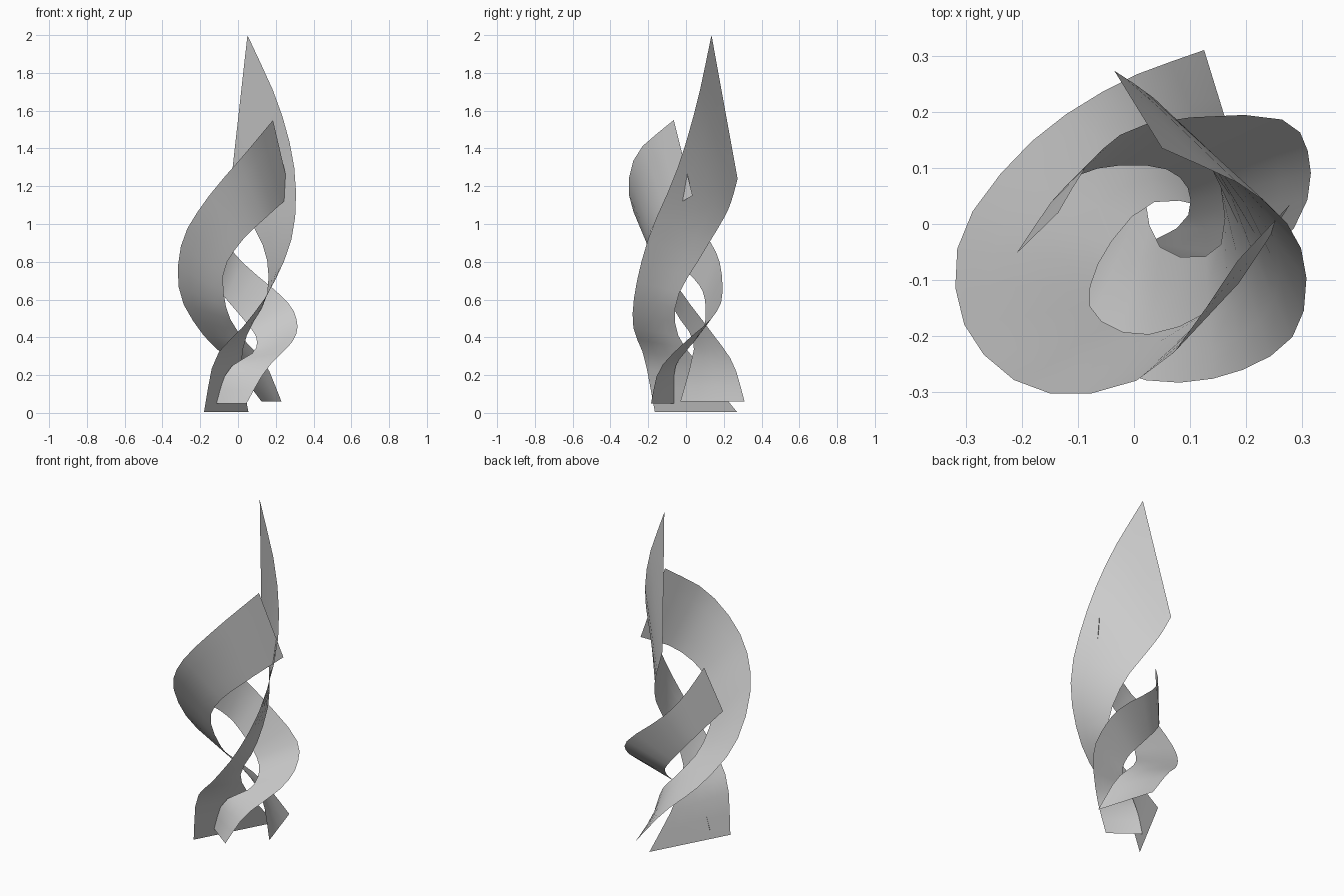
import bpy
from mathutils import Vector

if "Cube" in bpy.data.objects:
    bpy.data.objects.remove(bpy.data.objects["Cube"])


def spline(points, steps):
    """Smooth path through a few guide points."""
    p = [Vector(q) for q in points]
    p = [2 * p[0] - p[1]] + p + [2 * p[-1] - p[-2]]
    spans = len(p) - 3
    path = []
    for i in range(steps + 1):
        s = spans * i / steps
        k = min(int(s), spans - 1)
        t = s - k
        a, b, c, d = p[k:k + 4]
        path.append(0.5 * (2 * b + (c - a) * t + (2 * a - 5 * b + 4 * c - d) * t * t
                           + (3 * b - a - 3 * c + d) * t ** 3))
    return path


def ribbon(name, outer, inner, steps=18, across=4):
    """Thin twisted sheet stretched between two rising edges."""
    verts, faces = [], []
    for a, b in zip(spline(outer, steps), spline(inner, steps)):
        verts += [a.lerp(b, j / across) for j in range(across + 1)]
    w = across + 1
    for i in range(steps):
        for j in range(across):
            k = i * w + j
            faces.append((k, k + 1, k + w + 1, k + w))
    mesh = bpy.data.meshes.new(name)
    mesh.from_pydata(verts, [], faces)
    mesh.shade_smooth()
    obj = bpy.data.objects.new(name, mesh)
    bpy.context.collection.objects.link(obj)
    return obj


# Tall pointed ribbon
tall_outer = [(-.18, -.165, .005), (-.12, -.22, .29), (.03, -.28, .46), (.18, -.265, .67),
              (.29, -.19, .95), (.3, -.05, 1.28), (.215, .055, 1.63), (.05, .135, 2)]
tall_inner = [(.055, .27, .005), (.018, .08, .24), (.05, -.045, .42), (.15, -.045, .61),
              (.15, .08, .83), (.06, .2, 1.03), (.01, .243, 1.13), (-.035, .273, 1.24)]
ribbon("tall_ribbon", tall_outer, tall_inner)

# Wide middle ribbon
middle_outer = [(.125, .31, .06), (-.03, .25, .26), (-.19, .14, .42), (-.31, -.025, .64),
                (-.295, -.195, .91), (-.16, -.3, 1.14), (.035, -.262, 1.37), (.185, -.065, 1.55)]
middle_inner = [(.23, -.03, .06), (.145, .025, .26), (.03, .037, .39), (-.058, -.06, .54),
                (-.075, -.155, .75), (.02, -.197, .91), (.16, -.135, 1.045), (.278, .035, 1.15)]
ribbon("middle_ribbon", middle_outer, middle_inner)

# Short ribbon
short_outer = [(.045, -.185, .05), (.15, -.14, .23), (.29, 0, .38), (.312, .12, .485),
               (.25, .19, .6), (.03, .18, .79), (-.07, .12, .92), (-.135, .02, 1.07)]
short_inner = [(-.12, -.06, .05), (-.05, -.06, .23), (.08, -.005, .32), (.098, .058, .395),
               (.05, .1, .47), (-.06, .1, .6), (-.13, .06, .69), (-.21, -.053, .8)]
ribbon("short_ribbon", short_outer, short_inner)
